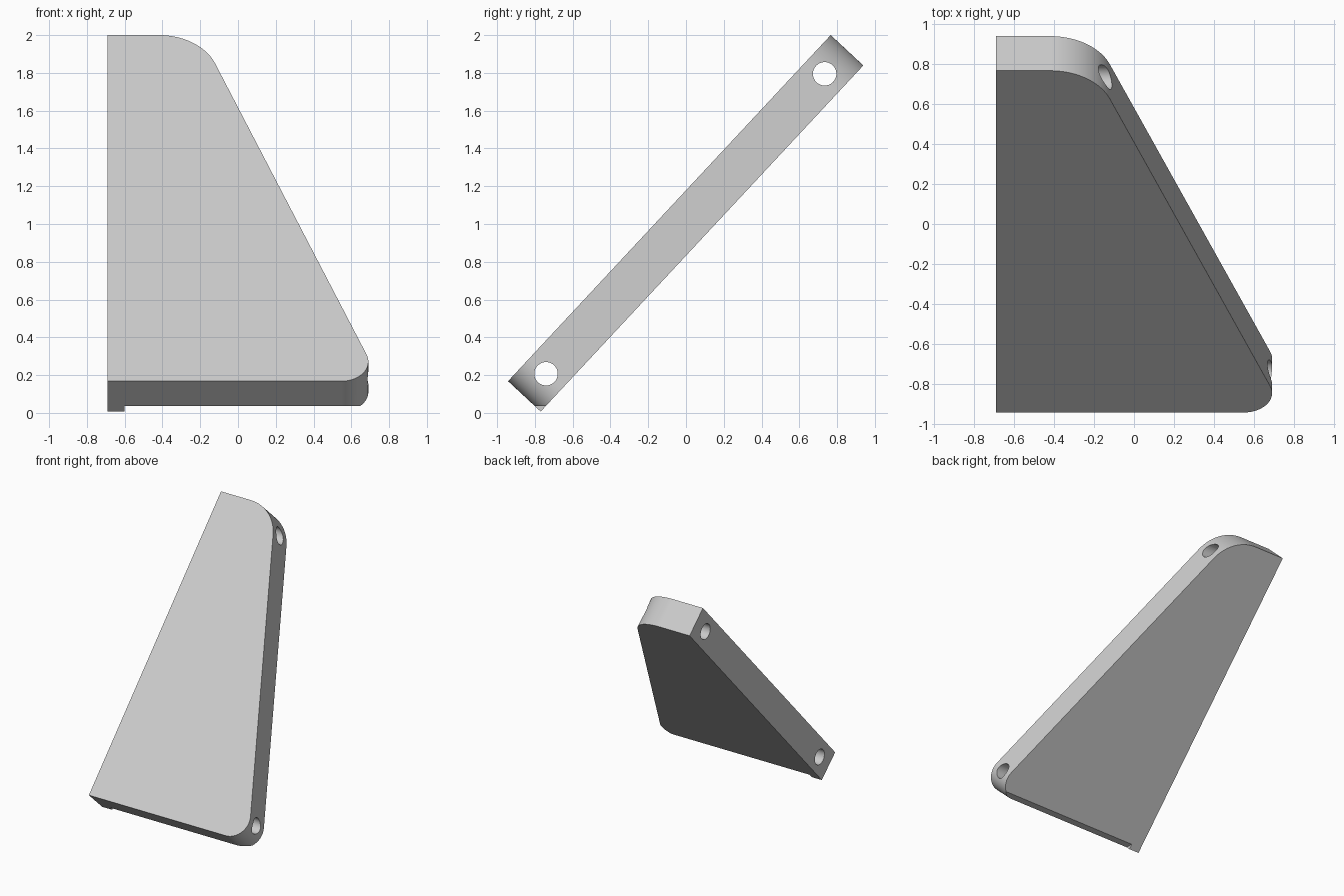
import bpy, bmesh
from math import radians, sin, cos
from mathutils import Vector, Matrix

cube = bpy.data.objects.get("Cube")
if cube:
    bpy.data.objects.remove(cube)

# One grey for the whole panel
grey = bpy.data.materials.new("light grey")
grey.use_nodes = True
color = (0.6, 0.6, 0.6, 1)
grey.diffuse_color = color
grey.node_tree.nodes["Principled BSDF"].inputs["Base Color"].default_value = color


def arc(cx, cy, radius, start, end, steps=28):
    """Points on a circular arc, angles in degrees."""
    angles = [radians(start + (end - start) * i / steps) for i in range(steps + 1)]
    return [(cx + radius * cos(a), cy + radius * sin(a)) for a in angles]


# Panel outline in its own plane: straight left edge, two rounded right corners
length, thickness, lean = 2.505, 0.236, 20.9
outline = [(-0.69, 0)]
outline += arc(0.548, 0.142, 0.142, -90, lean)
outline += arc(-0.42, length - 0.32, 0.32, lean, 90)
outline += [(-0.69, length)]

# Tilted frame: along the slope, and through the thickness
base = Vector((0, -0.942, 0.168))
along = Vector((0, 1.708, 1.832)).normalized()
through = along.cross(Vector((1, 0, 0)))
if through.z > 0:
    through.negate()

bm = bmesh.new()
face = bm.faces.new([bm.verts.new(base + Vector((x, 0, 0)) + along * v) for x, v in outline])
side = bmesh.ops.extrude_face_region(bm, geom=[face])["geom"]
bmesh.ops.translate(bm, vec=through * thickness,
                    verts=[e for e in side if isinstance(e, bmesh.types.BMVert)])
bmesh.ops.recalc_face_normals(bm, faces=bm.faces)
mesh = bpy.data.meshes.new("panel")
bm.to_mesh(mesh)
bm.free()
panel = bpy.data.objects.new("sloped_panel", mesh)
bpy.context.collection.objects.link(panel)
mesh.materials.append(grey)
bpy.context.view_layer.objects.active = panel


def cut(cutter):
    """Subtract a cutter from the panel, then discard it."""
    cutter.hide_render = True
    mod = panel.modifiers.new("cut", 'BOOLEAN')
    mod.operation, mod.solver, mod.object = 'DIFFERENCE', 'EXACT', cutter
    bpy.context.view_layer.objects.active = panel
    bpy.ops.object.modifier_apply(modifier=mod.name)
    bpy.data.objects.remove(cutter)


# Crosswise through holes near both ends
for y, z in [(-0.741, 0.207), (0.734, 1.795)]:
    bpy.ops.mesh.primitive_cylinder_add(vertices=48, radius=0.062, depth=3,
                                        location=(0, y, z), rotation=(0, radians(90), 0))
    cut(bpy.context.object)

# Flat relief under the front edge, leaving a small foot at one end
bpy.ops.mesh.primitive_cube_add(size=2, location=(0.4, -0.8, -0.963))
cut(bpy.context.object)

# Smooth corners and holes, crisp edges
panel.data.materials.clear()
panel.data.materials.append(grey)
for poly in panel.data.polygons:
    poly.material_index = 0
bpy.ops.object.select_all(action='DESELECT')
panel.select_set(True)
bpy.context.view_layer.objects.active = panel
bpy.ops.object.shade_smooth_by_angle(angle=radians(30))
